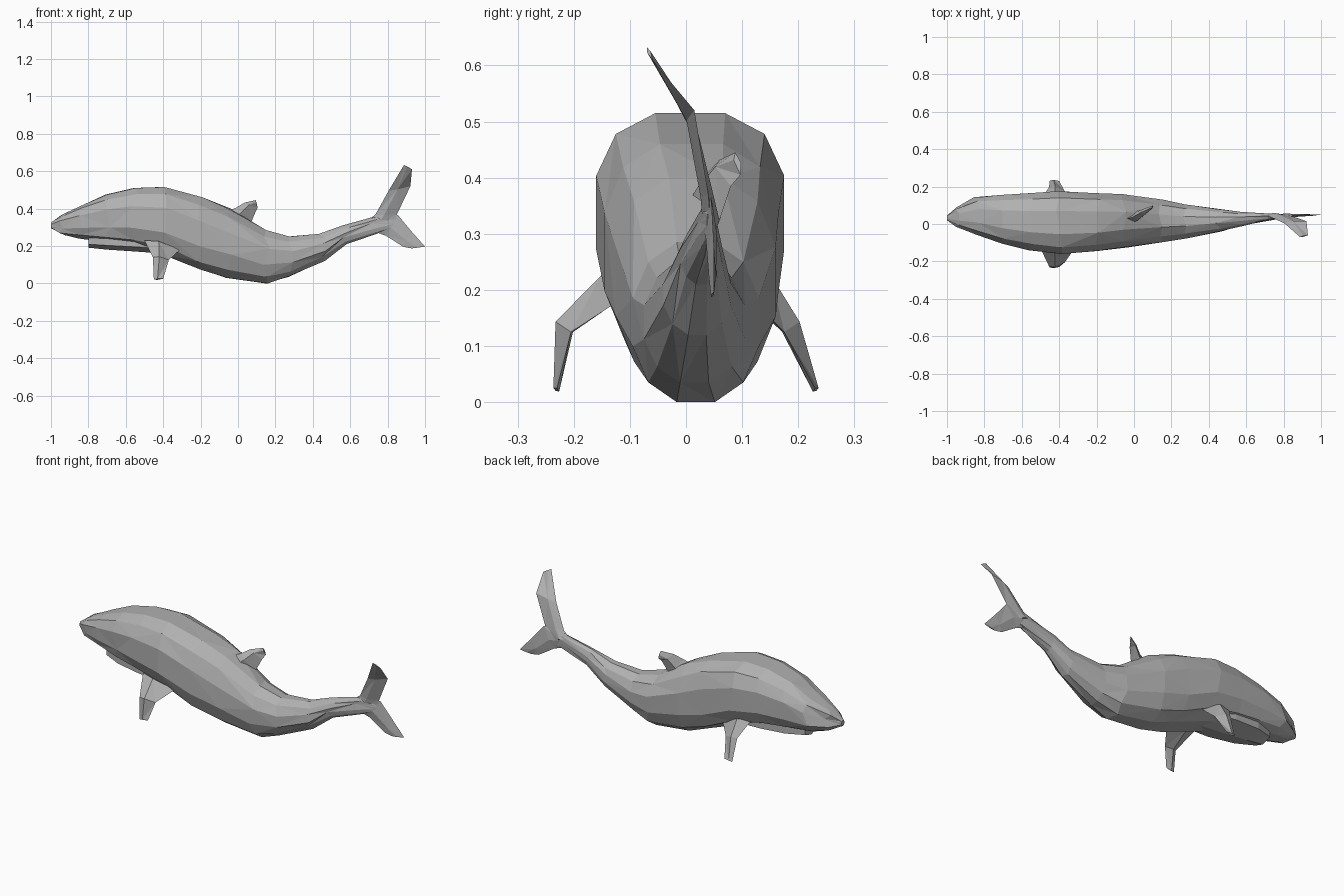
import bpy, bmesh, math, random
from mathutils import Vector

random.seed(4)
cube = bpy.data.objects.get("Cube")
if cube:
    bpy.data.objects.remove(cube)

grey = bpy.data.materials.new("soft grey")
grey.use_nodes = True
colour = (0.44, 0.44, 0.44, 1)
grey.diffuse_color = colour
grey.node_tree.nodes["Principled BSDF"].inputs["Base Color"].default_value = colour


def loft(name, rings):
    """Skin closed rings of points with triangles and cap both ends."""
    bm = bmesh.new()
    loops = [[bm.verts.new(p) for p in ring] for ring in rings]
    count = len(loops[0])
    for row, (a, b) in enumerate(zip(loops, loops[1:])):
        for i in range(count):
            j = (i + 1) % count
            if (i + row) % 2:
                bm.faces.new((a[i], a[j], b[j]))
                bm.faces.new((a[i], b[j], b[i]))
            else:
                bm.faces.new((a[i], a[j], b[i]))
                bm.faces.new((a[j], b[j], b[i]))
    bm.faces.new(loops[0])
    bm.faces.new(loops[-1])
    bmesh.ops.recalc_face_normals(bm, faces=bm.faces)
    mesh = bpy.data.meshes.new(name)
    bm.to_mesh(mesh)
    bm.free()
    mesh.materials.append(grey)
    obj = bpy.data.objects.new(name, mesh)
    bpy.context.collection.objects.link(obj)
    return obj


def section(x, top, bottom, right, left, sides=12, rough=0.0):
    """Cross-section that is boxy at the head and round at the tail."""
    power = min(1, max(0.75, 0.85 + x * 0.4))
    reach = math.cos(math.pi / 12) ** power
    ring = []
    for i in range(sides):
        angle = math.tau * (i + 0.5) / sides
        c, s = [math.copysign(abs(v) ** power, v) / reach
                for v in (math.cos(angle), math.sin(angle))]
        ring.append(Vector((x + random.uniform(-rough, rough),
                            (left + right) / 2 + c * (left - right) / 2,
                            (top + bottom) / 2 + s * (top - bottom) / 2)))
    return ring


def fin(name, rows, side, thick):
    """Thin blade: each row is a leading and a trailing point."""
    rings = []
    for k, (lead, trail) in enumerate(rows):
        lead, trail = Vector(lead), Vector(trail)
        middle = lead.lerp(trail, 0.4)
        offset = Vector(side).normalized() * thick * (1 - 0.8 * k / (len(rows) - 1))
        rings.append([lead, middle + offset, trail, middle - offset])
    return loft(name, rings)


# Body, snout to tail stem: x, top, bottom, right, left
snout = section(-1, .325, .295, .02, .045)
stations = [
    (-.94, .37, .258, -.015, .09), (-.84, .42, .24, -.057, .143),
    (-.7, .475, .22, -.105, .155), (-.55, .51, .2, -.14, .165),
    (-.4, .515, .16, -.16, .175), (-.2, .46, .075, -.145, .165),
    (-.05, .4, .03, -.125, .16), (.15, .285, 0, -.095, .13),
    (.28, .25, .035, -.075, .105), (.45, .265, .12, -.04, .08),
    (.57, .31, .21, -.01, .065), (.73, .355, .263, .022, .055)]
stem = section(.83, .34, .3, .037, .047)
loft("body", [snout] + [section(*s, rough=0.018) for s in stations] + [stem])

# Keeled lower jaw set back under the snout
jaw = [(-.8, .28, .192, -.03, .09), (-.7, .29, .182, -.075, .125),
       (-.55, .29, .172, -.1, .135), (-.38, .28, .16, -.09, .12)]
loft("lower_jaw", [section(*s, sides=6) for s in jaw])

# Paired flippers, the right one bent further outward
for name, sign, knee in (("left_flipper", 1, .195), ("right_flipper", -1, .225)):
    rows = [((-.5, .13, .23), (-.31, .12, .18)),
            ((-.455, knee, .14), (-.37, knee - .02, .125)),
            ((-.45, .232, .02), (-.4, .23, .025))]
    rows = [[(x, y * sign, z) for x, y, z in row] for row in rows]
    fin(name, rows, (0, 1, 0.6 * sign), 0.03)

# Dorsal fin, swept back and leaning to the left
fin("dorsal_fin", [((-.1, .02, .37), (.09, .045, .27)),
                   ((-.01, .035, .405), (.07, .06, .325)),
                   ((.035, .06, .432), (.095, .08, .385)),
                   ((.095, .088, .445), (.105, .097, .405))], (0, 1, -0.4), 0.036)

# Tail flukes, twisted nearly upright
fin("upper_fluke", [((.69, .045, .335), (.83, .045, .29)),
                    ((.735, .035, .368), (.85, .04, .37)),
                    ((.805, .003, .495), (.922, .015, .52)),
                    ((.888, -.07, .633), (.93, -.06, .61))], (0, 1, 0.4), 0.016)
fin("lower_fluke", [((.72, .04, .28), (.8, .04, .36)),
                    ((.79, .045, .255), (.855, .045, .365)),
                    ((.885, .045, .195), (.93, .05, .275)),
                    ((.93, .045, .187), (1, .05, .197))], (0, 1, 0.1), 0.014)
